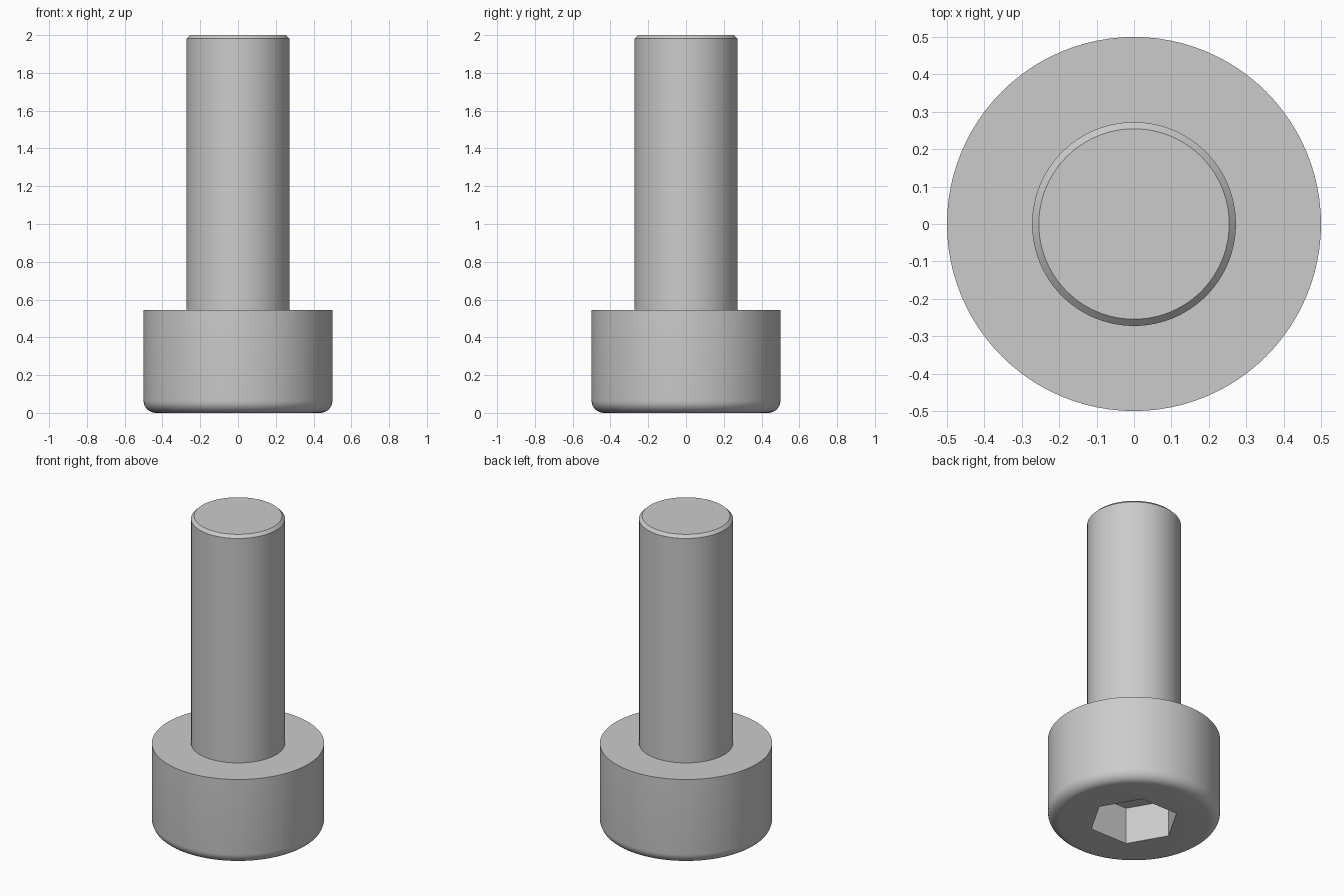
import bpy, bmesh
from math import sin, cos, pi, radians

SEGMENTS = 96
HEAD_R, HEAD_H, FILLET = 0.5, 0.545, 0.065
SHAFT_R, CHAMFER, TOP = 0.2725, 0.018, 2.0
SOCKET_R, SOCKET_DEPTH = 0.2624, 0.236

cube = bpy.data.objects.get("Cube")
if cube:
    bpy.data.objects.remove(cube, do_unlink=True)

steel = bpy.data.materials.new("grey steel")
steel.use_nodes = True
steel.diffuse_color = (0.6, 0.6, 0.6, 1)
steel.node_tree.nodes["Principled BSDF"].inputs["Base Color"].default_value = (0.6, 0.6, 0.6, 1)


def turned(name, profile, sides=SEGMENTS):
    """Closed solid turned about z from (radius, height) points, bottom to top."""
    bm = bmesh.new()
    rings = [[bm.verts.new((r * cos(2 * pi * i / sides), r * sin(2 * pi * i / sides), z))
              for i in range(sides)] for r, z in profile]
    for low, high in zip(rings, rings[1:]):
        for i in range(sides):
            j = (i + 1) % sides
            bm.faces.new((low[i], low[j], high[j], high[i]))
    bm.faces.new(rings[0][::-1])
    bm.faces.new(rings[-1])
    mesh = bpy.data.meshes.new(name)
    bm.to_mesh(mesh)
    bm.free()
    mesh.materials.append(steel)
    obj = bpy.data.objects.new(name, mesh)
    bpy.context.collection.objects.link(obj)
    return obj


def activate(obj):
    bpy.ops.object.select_all(action="DESELECT")
    obj.select_set(True)
    bpy.context.view_layer.objects.active = obj


# Cylindrical head with a rounded lower rim
steps = 8
rim = [(HEAD_R - FILLET + FILLET * sin(a), FILLET - FILLET * cos(a))
       for a in (pi / 2 * k / steps for k in range(steps + 1))]
head = turned("head", rim + [(HEAD_R, HEAD_H)])

# Hexagonal socket cut into the underside of the head
cutter = turned("socket_cutter", [(SOCKET_R, -0.1), (SOCKET_R, SOCKET_DEPTH)], 6)
cutter.hide_render = True
cut = head.modifiers.new("socket", "BOOLEAN")
cut.operation = "DIFFERENCE"
cut.solver = "EXACT"
cut.object = cutter
activate(head)
bpy.ops.object.modifier_apply(modifier=cut.name)
bpy.data.objects.remove(cutter, do_unlink=True)

# Plain shaft with a chamfered end, seated in the head
shaft = turned("shaft", [(SHAFT_R, HEAD_H - 0.02), (SHAFT_R, TOP - CHAMFER),
                         (SHAFT_R - CHAMFER, TOP)])

for part in (head, shaft):
    activate(part)
    bpy.ops.object.shade_smooth_by_angle(angle=radians(30))
